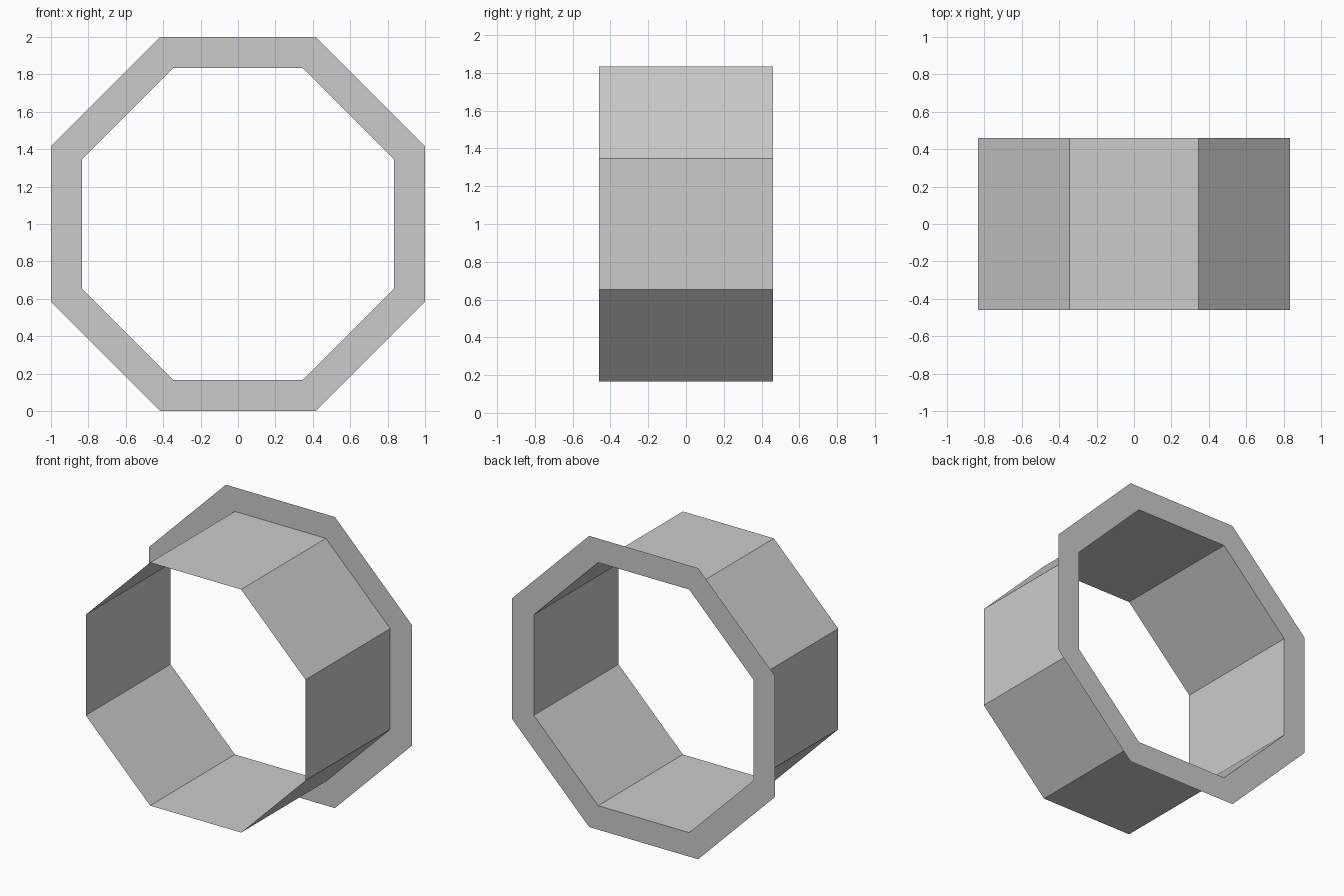
import bpy, bmesh, math

if "Cube" in bpy.data.objects:
    bpy.data.objects.remove(bpy.data.objects["Cube"])

SIDES = 8
CENTRE_Z = 1.0


def octagon(bm, apothem, y):
    """Loop of vertices with flat top and bottom, facing along y."""
    r = apothem / math.cos(math.pi / SIDES)
    angles = [(i + 0.5) * 2 * math.pi / SIDES for i in range(SIDES)]
    return [bm.verts.new((r * math.cos(a), y, CENTRE_Z + r * math.sin(a))) for a in angles]


def bridge(bm, a, b):
    for i in range(SIDES):
        j = (i + 1) % SIDES
        bm.faces.new((a[i], a[j], b[j], b[i]))


bm = bmesh.new()
front = octagon(bm, 0.835, -0.46)
back = octagon(bm, 0.835, 0.46)
rim = octagon(bm, 1.0, 0.46)

bridge(bm, front, back)  # thin tube wall
bridge(bm, back, rim)    # flat flange at the back
bmesh.ops.recalc_face_normals(bm, faces=bm.faces)

mesh = bpy.data.meshes.new("flanged_octagonal_sleeve")
bm.to_mesh(mesh)
bm.free()
bpy.context.collection.objects.link(bpy.data.objects.new("flanged_octagonal_sleeve", mesh))
